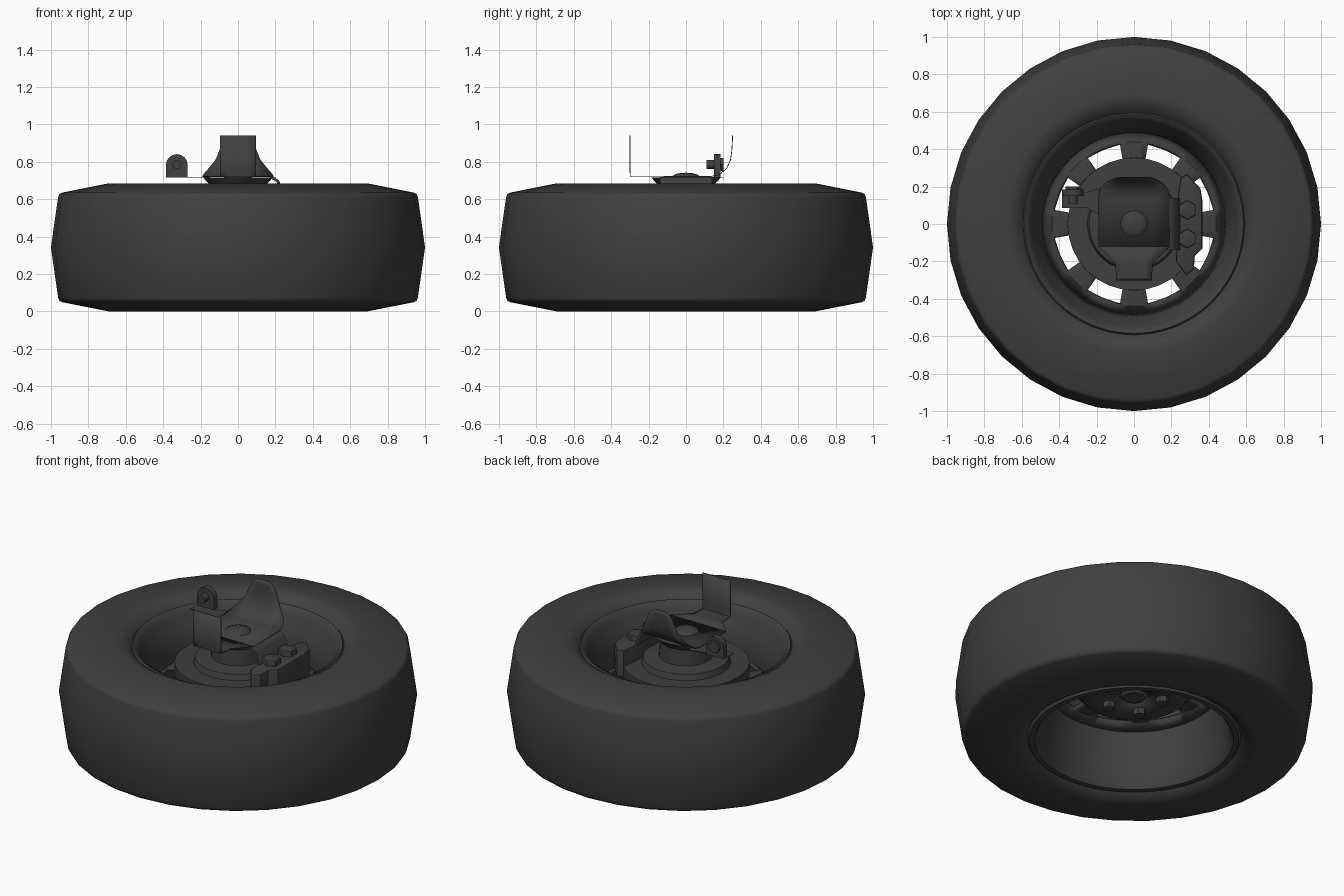
import bpy, bmesh, math
from mathutils import Matrix

if "Cube" in bpy.data.objects:
    bpy.data.objects.remove(bpy.data.objects["Cube"])

def material(name, v):
    m = bpy.data.materials.new(name)
    m.diffuse_color = (v, v, v, 1)
    m.use_nodes = True
    m.node_tree.nodes["Principled BSDF"].inputs["Base Color"].default_value = m.diffuse_color
    return m

DARK = material("dark grey", 0.05)

def finish(name, bm, angle=35, mat=DARK):
    bmesh.ops.recalc_face_normals(bm, faces=bm.faces)
    me = bpy.data.meshes.new(name)
    bm.to_mesh(me)
    bm.free()
    ob = bpy.data.objects.new(name, me)
    bpy.context.collection.objects.link(ob)
    me.materials.append(mat)
    bpy.ops.object.select_all(action='DESELECT')
    ob.select_set(True)
    bpy.context.view_layer.objects.active = ob
    bpy.ops.object.shade_smooth_by_angle(angle=math.radians(angle))
    return ob

def revolve(name, prof, n=32, closed=False, skip=None, angle=35):
    """Spin (r, z) points about z; skip(i, j) leaves a face out."""
    bm = bmesh.new()
    rows = []
    for r, z in prof:
        if r < 1e-5:
            rows.append([bm.verts.new((0, 0, z))] * n)
        else:
            rows.append([bm.verts.new((r * math.cos(2 * math.pi * j / n),
                                       r * math.sin(2 * math.pi * j / n), z)) for j in range(n)])
    count = len(rows) if closed else len(rows) - 1
    for i in range(count):
        a, b = rows[i], rows[(i + 1) % len(rows)]
        for j in range(n):
            if skip and skip(i, j):
                continue
            k = (j + 1) % n
            quad = list(dict.fromkeys([a[j], a[k], b[k], b[j]]))
            if len(quad) > 2:
                bm.faces.new(quad)
    return finish(name, bm, angle)

def prism(name, pts, z0, z1, mtx=None, bevel=0):
    bm = bmesh.new()
    f = bm.faces.new([bm.verts.new((x, y, z0)) for x, y in pts])
    g = bmesh.ops.extrude_face_region(bm, geom=[f])
    vs = [v for v in g['geom'] if isinstance(v, bmesh.types.BMVert)]
    bmesh.ops.translate(bm, vec=(0, 0, z1 - z0), verts=vs)
    if bevel:
        top = [e for e in bm.edges if all(v in vs for v in e.verts)]
        bmesh.ops.bevel(bm, geom=top, offset=bevel, segments=2, affect='EDGES', profile=0.5)
    if mtx:
        bm.transform(mtx)
    return finish(name, bm)

def ngon(cx, cy, r, n, a0=0.0):
    return [(cx + r * math.cos(a0 + 2 * math.pi * i / n),
             cy + r * math.sin(a0 + 2 * math.pi * i / n)) for i in range(n)]

def sheet(name, rows, thickness=0.004):
    """Thin plate through rows of (half width, y, z)."""
    bm = bmesh.new()
    vs = [[bm.verts.new((w * t, y, z)) for t in (-1, -0.5, 0, 0.5, 1)] for w, y, z in rows]
    for a, b in zip(vs, vs[1:]):
        for j in range(4):
            bm.faces.new((a[j], a[j + 1], b[j + 1], b[j]))
    ob = finish(name, bm)
    ob.modifiers.new("thickness", 'SOLIDIFY').thickness = thickness
    return ob

# tyre: symmetric about its mid height
MID = 0.3425
half = [(0.592, 0.29), (0.612, 0.312), (0.645, 0.333), (0.69, 0.3425), (0.94, 0.293),
        (0.955, 0.285), (0.962, 0.268)]
tyre = [(r, MID - h) for r, h in half] + [(1.0, MID)] + [(r, MID + h) for r, h in reversed(half)]
revolve("tyre", tyre, 32, angle=50)

# rim barrel with rolled flanges
revolve("rim_barrel", [(0.597, 0.05), (0.585, 0.03), (0.555, 0.03), (0.54, 0.055), (0.525, 0.15),
                       (0.505, 0.27), (0.485, 0.38), (0.49, 0.46), (0.515, 0.54), (0.55, 0.60),
                       (0.565, 0.635), (0.585, 0.645), (0.597, 0.63)], 48, angle=50)

# wheel disc with eight windows
disc = revolve("wheel_disc", [(0.08, 0.33), (0.25, 0.33), (0.29, 0.345), (0.335, 0.40), (0.355, 0.415),
                              (0.44, 0.41), (0.488, 0.37)], 72,
               skip=lambda i, j: i in (3, 4) and 2 <= j % 9 <= 6)
disc.modifiers.new("thickness", 'SOLIDIFY').thickness = 0.02

# hub cap and wheel nuts, seen from below
revolve("hub_cap", [(0, 0.30), (0.06, 0.30), (0.08, 0.32), (0.08, 0.45)], 20)
for i in range(5):
    a = math.radians(147 + 72 * i)
    x, y = 0.16 * math.cos(a), 0.16 * math.sin(a)
    prism("wheel_nut", ngon(x, y, 0.036, 6, a), 0.275, 0.335)

# brake disc and stepped hub
revolve("brake_disc", [(0, 0.46), (0.355, 0.46), (0.355, 0.53), (0.25, 0.53), (0.24, 0.565),
                       (0.15, 0.575), (0.145, 0.67), (0.185, 0.715), (0, 0.717)], 32)
revolve("axle_cap", [(0.075, 0.715), (0.07, 0.727), (0.045, 0.738), (0, 0.742)], 20, angle=60)
revolve("hub_core", [(0.2, 0.345), (0.2, 0.47)], 32)

# knuckle plate with a front tab folded up and a flared rear arm
sheet("knuckle_front_tab", [(0.19, -0.12, 0.718), (0.1, -0.215, 0.718), (0.095, -0.298, 0.718),
                            (0.095, -0.302, 0.75), (0.095, -0.302, 0.94)])
sheet("knuckle_rear_arm", [(0.19, -0.12, 0.719), (0.19, 0.13, 0.719), (0.185, 0.18, 0.73),
                           (0.155, 0.22, 0.765), (0.12, 0.24, 0.81), (0.1, 0.247, 0.86),
                           (0.078, 0.25, 0.91), (0.04, 0.25, 0.94)])

# side bracket carrying the joint
prism("joint_bracket", [(-0.385, 0.085), (-0.25, 0.085), (-0.15, 0.03), (-0.15, 0.2),
                        (-0.27, 0.165), (-0.385, 0.165)], 0.716, 0.72)
upright = Matrix.Translation((-0.327, 0.2, 0.78)) @ Matrix.Rotation(math.pi / 2, 4, 'X')
arch = [(-0.058, -0.06), (0.058, -0.06)] + [(0.058 * math.cos(math.pi * i / 8),
                                            0.003 + 0.058 * math.sin(math.pi * i / 8)) for i in range(9)]
prism("joint_housing", arch, 0.015, 0.05, upright)
prism("joint_nut", ngon(0, 0.005, 0.04, 6), 0.0, 0.04, upright)
prism("joint_pin", ngon(0, 0.005, 0.024, 16), 0.04, 0.09, upright)

# brake caliper, its bolts and the sloping link to the knuckle
caliper = [(0.225, -0.2), (0.28, -0.275), (0.32, -0.24), (0.325, -0.17), (0.365, -0.13), (0.365, 0.13),
           (0.355, 0.19), (0.285, 0.265), (0.25, 0.25), (0.235, 0.15)]
prism("brake_caliper", caliper, 0.47, 0.63, bevel=0.012)
for y in (-0.078, 0.075):
    prism("caliper_bolt", ngon(0.285, y, 0.052, 6, math.pi / 6), 0.62, 0.665, bevel=0.008)
side = Matrix.Translation((0, 0.14, 0)) @ Matrix.Rotation(math.pi / 2, 4, 'X')
prism("caliper_link", [(0.17, 0.72), (0.195, 0.718), (0.22, 0.7), (0.25, 0.62), (0.235, 0.62),
                       (0.205, 0.695), (0.17, 0.712)], 0, 0.28, side)
